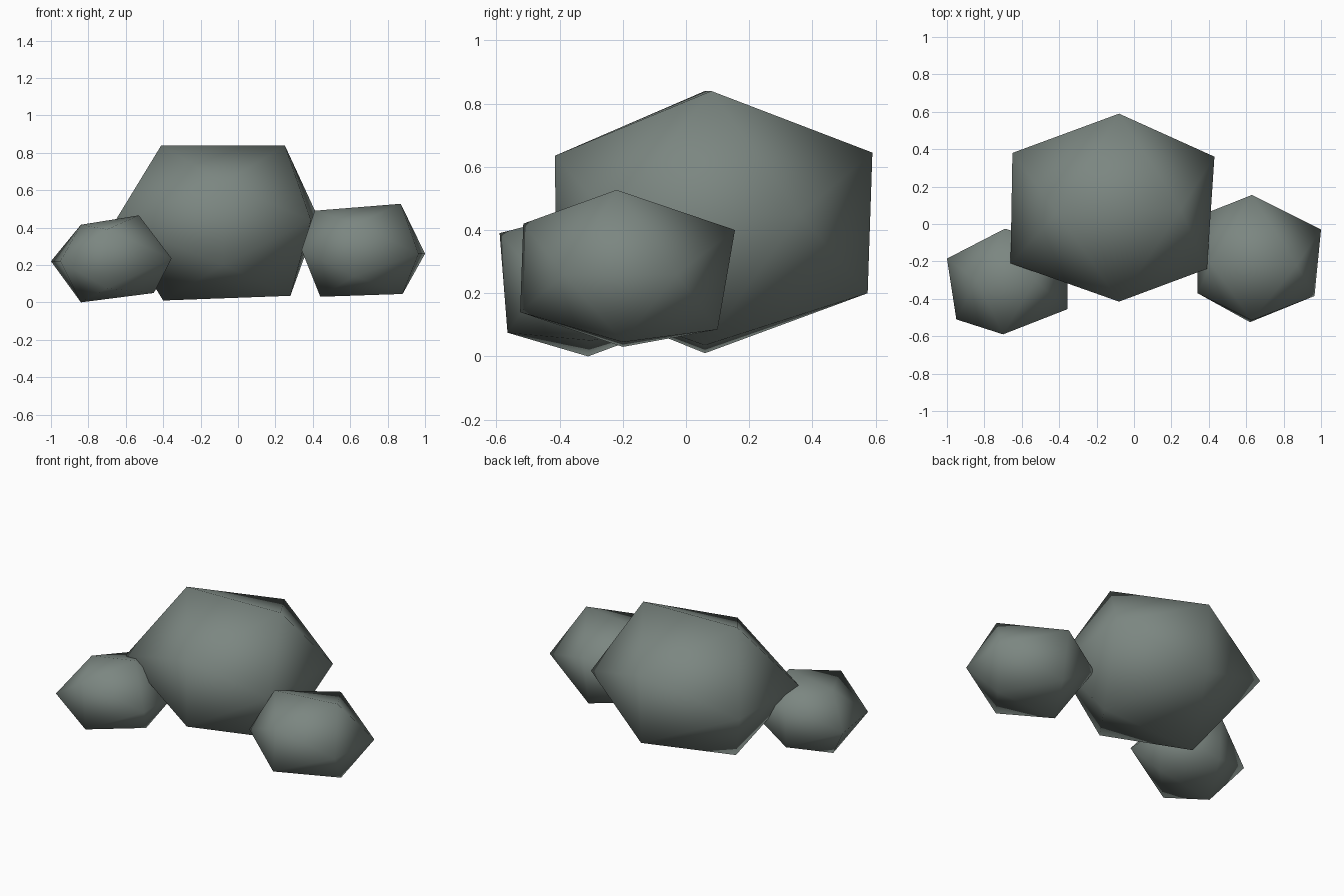
import bpy, bmesh

stone = bpy.data.materials.new("grey_green_stone")
stone.diffuse_color = (0.20, 0.24, 0.22, 1.0)


def rock(name, ridges, ends, sides):
    """Rough twenty-sided boulder: hull over three crossed rectangles of corners."""
    bm = bmesh.new()
    for corner in ridges + ends + sides:
        bm.verts.new(corner)
    bmesh.ops.convex_hull(bm, input=bm.verts[:])
    bmesh.ops.recalc_face_normals(bm, faces=bm.faces[:])
    for face in bm.faces:
        face.smooth = True
    mesh = bpy.data.meshes.new(name)
    bm.to_mesh(mesh)
    bm.free()
    mesh.materials.append(stone)
    obj = bpy.data.objects.new(name, mesh)
    bpy.context.collection.objects.link(obj)


# Big boulder in the middle
rock("large_rock",
     ridges=[(-0.41, 0.06, 0.84), (0.25, 0.08, 0.84),
             (-0.40, 0.06, 0.01), (0.28, 0.06, 0.035)],
     ends=[(-0.08, -0.415, 0.635), (-0.08, -0.41, 0.20),
           (-0.08, 0.59, 0.645), (-0.08, 0.575, 0.20)],
     sides=[(-0.66, -0.21, 0.43), (-0.65, 0.38, 0.43),
            (0.39, -0.24, 0.44), (0.43, 0.36, 0.45)])

# Medium boulder on the right
rock("right_rock",
     ridges=[(0.41, -0.21, 0.49), (0.87, -0.22, 0.527),
             (0.44, -0.20, 0.03), (0.88, -0.20, 0.045)],
     ends=[(0.63, -0.515, 0.42), (0.62, -0.525, 0.14),
           (0.63, 0.155, 0.40), (0.63, 0.10, 0.085)],
     sides=[(0.34, -0.37, 0.28), (0.34, 0.04, 0.28),
            (0.965, -0.385, 0.26), (1.0, -0.03, 0.26)])

# Small boulder at the front left
rock("left_rock",
     ridges=[(-0.84, -0.30, 0.415), (-0.53, -0.30, 0.465),
             (-0.84, -0.31, 0.0), (-0.45, -0.30, 0.05)],
     ends=[(-0.70, -0.59, 0.39), (-0.70, -0.565, 0.075),
           (-0.69, -0.025, 0.38), (-0.69, -0.04, 0.10)],
     sides=[(-0.95, -0.51, 0.22), (-1.0, -0.185, 0.22),
            (-0.355, -0.455, 0.235), (-0.355, -0.13, 0.235)])
